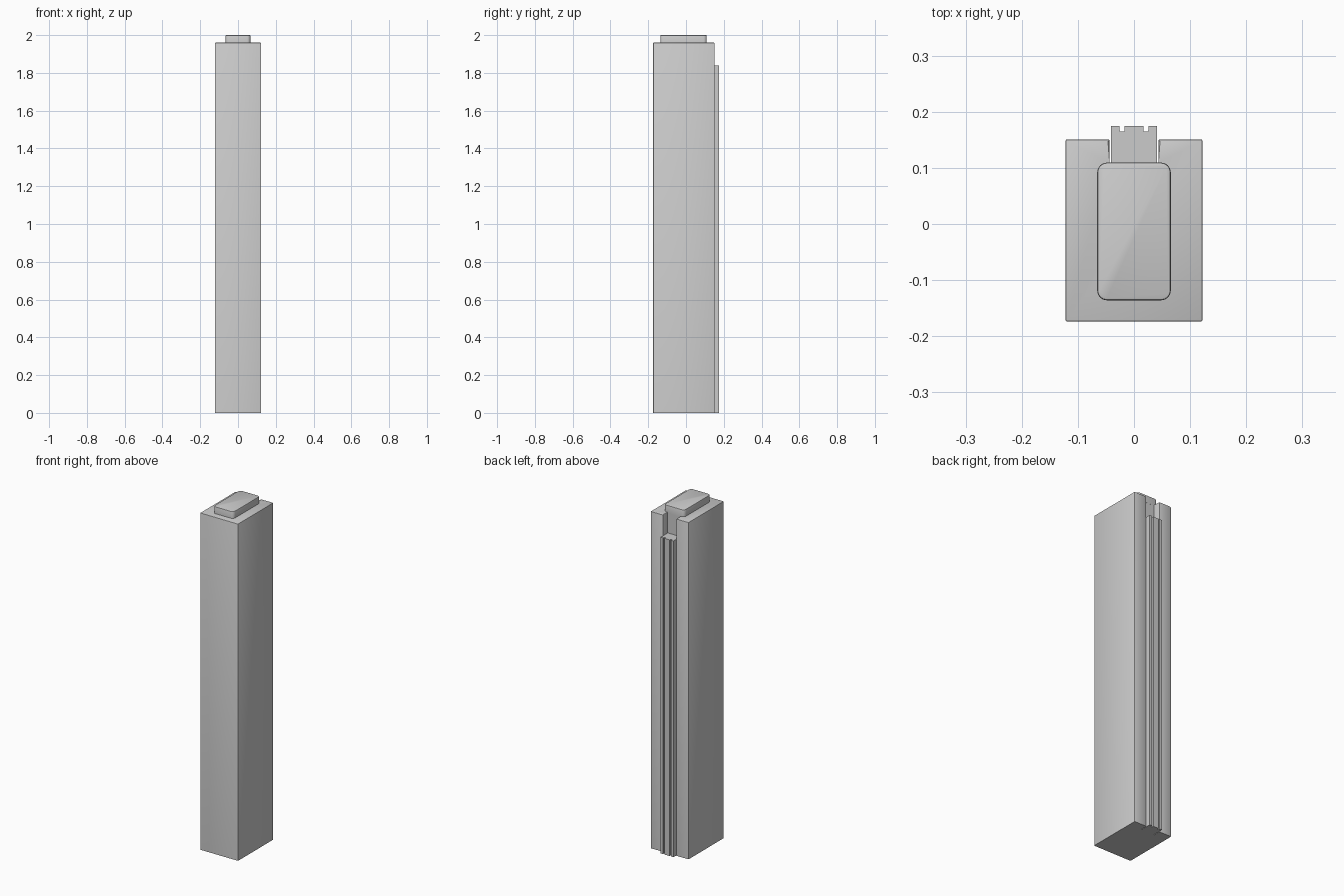
import bpy, bmesh

if "Cube" in bpy.data.objects:
    bpy.data.objects.remove(bpy.data.objects["Cube"])


def extrude_profile(name, pts, z0, z1):
    """Prism from an outline in the xy plane (counter-clockwise)."""
    bm = bmesh.new()
    face = bm.faces.new([bm.verts.new((x, y, z0)) for x, y in pts])
    ext = bmesh.ops.extrude_face_region(bm, geom=[face])
    top = [v for v in ext["geom"] if isinstance(v, bmesh.types.BMVert)]
    bmesh.ops.translate(bm, verts=top, vec=(0, 0, z1 - z0))
    bmesh.ops.recalc_face_normals(bm, faces=bm.faces)
    mesh = bpy.data.meshes.new(name)
    obj = bpy.data.objects.new(name, mesh)
    bpy.context.collection.objects.link(obj)
    return obj, bm


def bevel(bm, test, width, segments):
    edges = [e for e in bm.edges if test(*[v.co for v in e.verts])]
    bmesh.ops.bevel(bm, geom=edges, offset=width, segments=segments,
                    profile=0.5, affect='EDGES')


def finish(obj, bm):
    bm.to_mesh(obj.data)
    bm.free()


def upright(a, b):
    return abs(a.z - b.z) > 0.01


def mirrored(right):
    """Complete a right-half outline with its mirror image."""
    return right + [(-x, y) for x, y in reversed(right)]


# Main column with a slot running down the back
BACK, SLOT = 0.151, 0.109
body_z = 1.96
body, bm = extrude_profile("column_body", mirrored(
    [(0.122, -0.174), (0.122, BACK), (0.0435, BACK), (0.0435, SLOT)]), 0, body_z)
bevel(bm, lambda a, b: (upright(a, b) and a.y != SLOT and abs(a.y - SLOT) > 0.01)
      or (min(a.z, b.z) > 1.9 and max(a.y, b.y) - SLOT > 0.01)
      or (min(a.z, b.z) > 1.9 and max(a.y, b.y) < -0.1), 0.003, 2)
finish(body, bm)

# Rounded cap on top
cap, bm = extrude_profile("top_cap", mirrored(
    [(0.0655, -0.136), (0.0655, 0.1095)]), body_z - 0.005, 2.0)
bevel(bm, upright, 0.017, 4)
bevel(bm, lambda a, b: min(a.z, b.z) > 1.99, 0.004, 2)
finish(cap, bm)

# Rail standing in the slot, with two narrow grooves in its outer face
R, G0, G1, DEPTH = 0.1745, 0.0255, 0.0165, 0.010
rail, bm = extrude_profile("back_rail", mirrored(
    [(0.041, SLOT - 0.003), (0.041, R), (G0, R), (G0, R - DEPTH),
     (G1, R - DEPTH), (G1, R)]), 0, 1.84)
bevel(bm, lambda a, b: upright(a, b) and abs(a.y - R + DEPTH) < 0.001, 0.002, 2)
finish(rail, bm)

# Smooth the small rounds, keep hard edges
for obj in (body, cap, rail):
    bpy.ops.object.select_all(action='DESELECT')
    obj.select_set(True)
    bpy.context.view_layer.objects.active = obj
    bpy.ops.object.shade_smooth_by_angle(angle=0.52)
